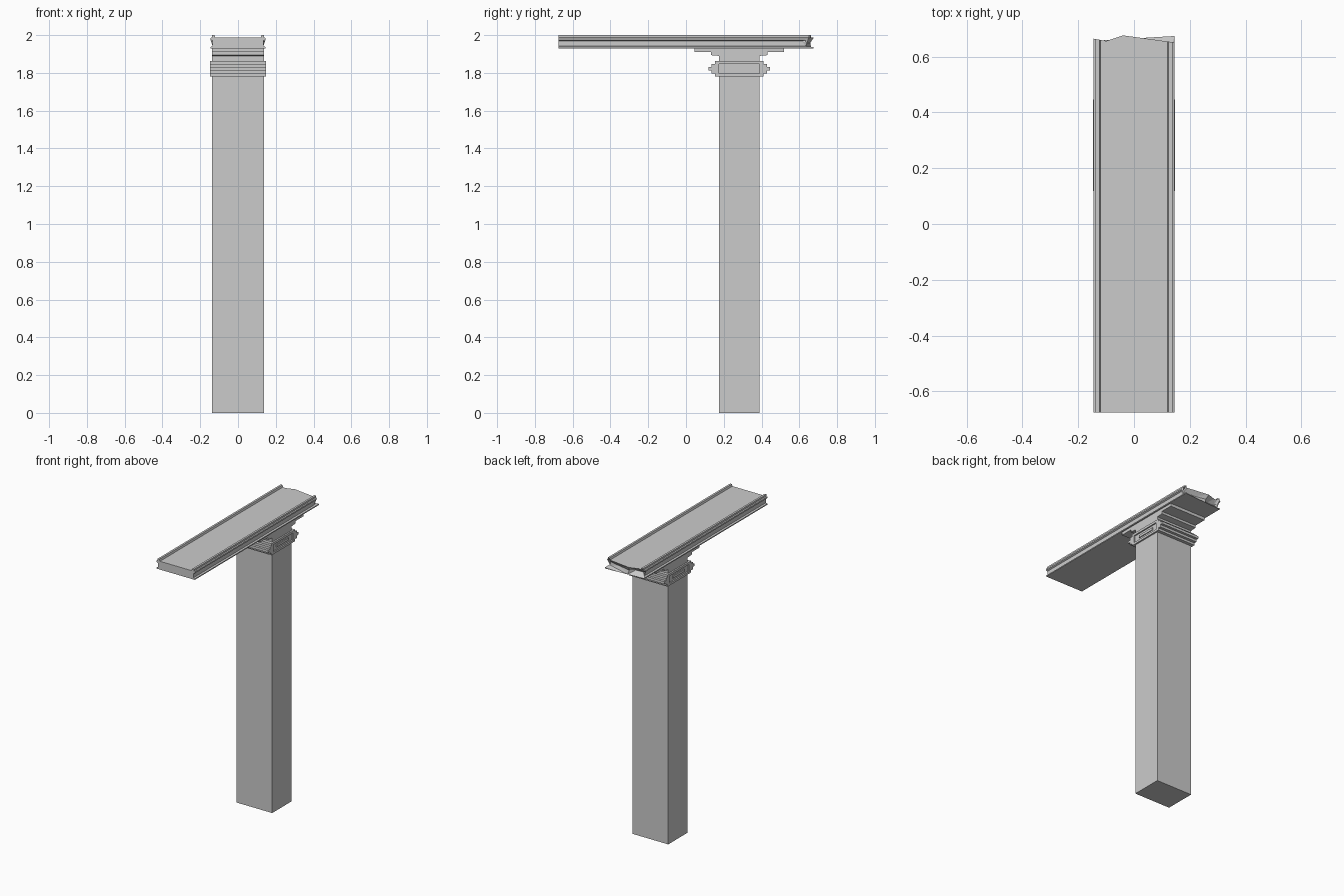
import bpy, bmesh
from mathutils import Vector

if "Cube" in bpy.data.objects:
    bpy.data.objects.remove(bpy.data.objects["Cube"])

CY = 0.282  # centre of the column in y


def finish(name, bm):
    bmesh.ops.recalc_face_normals(bm, faces=bm.faces)
    me = bpy.data.meshes.new(name)
    bm.to_mesh(me)
    bm.free()
    ob = bpy.data.objects.new(name, me)
    bpy.context.collection.objects.link(ob)
    return ob


def box(name, x0, x1, y0, y1, z0, z1):
    bm = bmesh.new()
    bmesh.ops.create_cube(bm, size=1)
    for v in bm.verts:
        v.co = Vector(((x0 + x1) / 2 + v.co.x * (x1 - x0),
                       (y0 + y1) / 2 + v.co.y * (y1 - y0),
                       (z0 + z1) / 2 + v.co.z * (z1 - z0)))
    return finish(name, bm)


def prism_x(name, half, hx):
    """Extrude along x a symmetric outline given as (half depth, z)."""
    pts = [(CY + d, z) for d, z in half] + [(CY - d, z) for d, z in reversed(half)]
    bm = bmesh.new()
    f = bm.faces.new([bm.verts.new((-hx, y, z)) for y, z in pts])
    r = bmesh.ops.extrude_face_region(bm, geom=[f])
    for v in r['geom']:
        if isinstance(v, bmesh.types.BMVert):
            v.co.x = hx
    return finish(name, bm)


# column shaft
box("column_shaft", -0.1365, 0.1365, CY - 0.106, CY + 0.106, 0, 1.90)

# stepped bracket under the beam
prism_x("stepped_bracket", [(0.106, 1.89), (0.15, 1.894), (0.15, 1.91),
                            (0.236, 1.91), (0.236, 1.93)], 0.1365)

# capital band with stepped front and back and a framed recess on each side
band = prism_x("capital_band", [(0.128, 1.782), (0.128, 1.797), (0.147, 1.797),
                                (0.147, 1.813), (0.164, 1.813), (0.164, 1.830),
                                (0.147, 1.830), (0.147, 1.846), (0.128, 1.846),
                                (0.128, 1.862)], 0.147)
for s in (-1, 1):
    cut = box("recess_cutter", *sorted((s * 0.138, s * 0.2)),
              CY - 0.106, CY + 0.106, 1.797, 1.846)
    cut.hide_render = True
    cut.hide_set(True)
    m = band.modifiers.new("recess", 'BOOLEAN')
    m.object = cut
    m.solver = 'EXACT'
    box("recess_bar", *sorted((s * 0.135, s * 0.144)),
        CY - 0.064, CY + 0.064, 1.813, 1.830)

# beam: moulded cross-section, clean front end, broken back end
side = [(0.145, 1.93), (0.145, 1.937), (0.135, 1.942), (0.135, 1.97),
        (0.145, 1.975), (0.145, 1.985), (0.138, 1.988), (0.138, 2.0),
        (0.124, 2.0), (0.12, 1.987)]
top = [(0.06, 1.987), (0.01, 1.987), (-0.04, 1.987), (-0.10, 1.987)]
bottom = [(-0.09, 1.93), (-0.02, 1.93), (0.05, 1.93)]
outline = side + top + [(-x, z) for x, z in reversed(side)] + bottom


def broken_y(x, z):
    edge = [(-0.15, 0.665), (-0.10, 0.656), (-0.04, 0.676),
            (0.01, 0.653), (0.06, 0.652), (0.10, 0.657), (0.15, 0.65)]
    for (a, ya), (b, yb) in zip(edge, edge[1:]):
        if a <= x <= b:
            y = ya + (yb - ya) * (x - a) / (b - a)
    if z > 1.98:
        return y
    if z < 1.94:
        return 0.665 + 0.06 * x
    return y - 0.018


bm = bmesh.new()
front = [bm.verts.new((x, -0.676, z)) for x, z in outline]
back = [bm.verts.new((x, broken_y(x, z), z)) for x, z in outline]
n = len(outline)
for i in range(n):
    j = (i + 1) % n
    bm.faces.new((front[i], front[j], back[j], back[i]))
bm.faces.new(front)
end = bm.faces.new(back)
tris = set(bmesh.ops.triangulate(bm, faces=[end])['faces'])
# dent the broken end midway between its top and bottom edges
inner = [e for e in bm.edges if all(f in tris for f in e.link_faces)
         and abs(e.verts[0].co.z - e.verts[1].co.z) > 0.04]
res = bmesh.ops.subdivide_edges(bm, edges=inner, cuts=1)
mids = [g for g in res['geom_inner'] if isinstance(g, bmesh.types.BMVert)]
for k, v in enumerate(mids):
    v.co.y -= (0.012, 0.028, 0.018)[k % 3]
bmesh.ops.triangulate(bm, faces=[f for f in bm.faces
                                 if all(v.co.y > 0.5 for v in f.verts)])
finish("broken_beam", bm)
